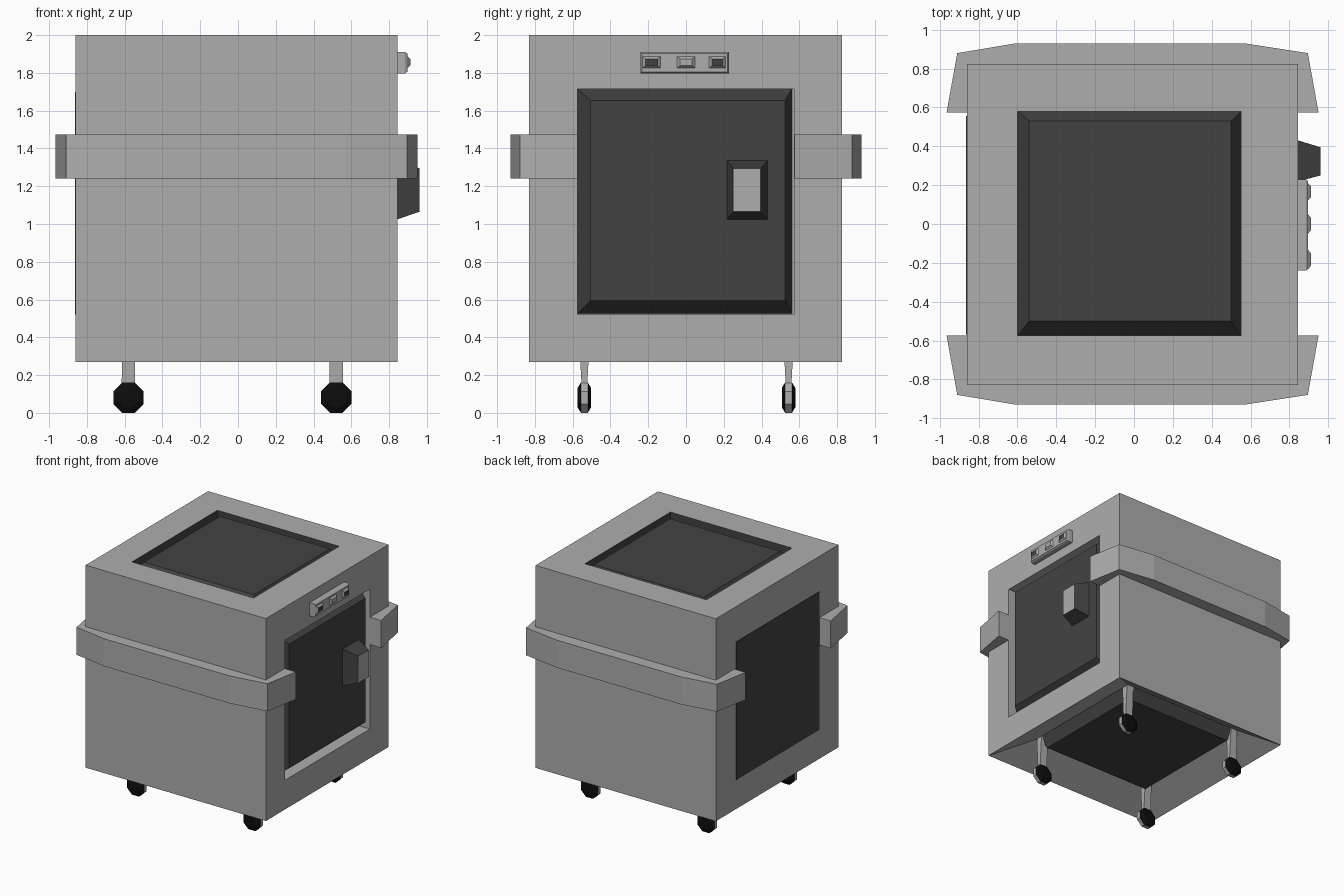
import bpy, bmesh, math

if "Cube" in bpy.data.objects:
    bpy.data.objects.remove(bpy.data.objects["Cube"])


def material(name, value):
    m = bpy.data.materials.new(name)
    m.diffuse_color = (value, value, value, 1)
    m.use_nodes = True
    m.node_tree.nodes["Principled BSDF"].inputs["Base Color"].default_value = m.diffuse_color
    return m


GREY = material("body_grey", 0.42)
DARK = material("panel_dark", 0.055)
BLACK = material("wheel_black", 0.004)


def finish(name, bm, *mats):
    bmesh.ops.recalc_face_normals(bm, faces=bm.faces)
    me = bpy.data.meshes.new(name)
    bm.to_mesh(me)
    bm.free()
    for m in mats:
        me.materials.append(m)
    ob = bpy.data.objects.new(name, me)
    bpy.context.collection.objects.link(ob)
    return ob


def rect(axis, level, r):
    """Four corners of rectangle r=(u0,u1,v0,v1) across the given axis."""
    pts = []
    for u, v in ((r[0], r[2]), (r[1], r[2]), (r[1], r[3]), (r[0], r[3])):
        p = [u, v]
        p.insert(axis, level)
        pts.append(p)
    return pts


def loft(name, axis, sections, mat, cap=None):
    """Skin a row of (level, rectangle) sections; cap recolours the last face."""
    bm = bmesh.new()
    rings = [[bm.verts.new(p) for p in rect(axis, l, r)] for l, r in sections]
    bm.faces.new(rings[0])
    for a, b in zip(rings, rings[1:]):
        for i in range(4):
            j = (i + 1) % 4
            bm.faces.new((a[i], a[j], b[j], b[i]))
    end = bm.faces.new(rings[-1])
    mats = [mat]
    if cap:
        end.material_index = 1
        mats.append(cap)
    return finish(name, bm, *mats)


# Body shell with recesses for the top, door and underside panels
LO, HI = (-0.86, -0.83, 0.27), (0.845, 0.825, 2.0)
TOP = (-0.60, 0.55, -0.575, 0.58)
DOOR = (-0.575, 0.573, 0.52, 1.715)

bm = bmesh.new()


def face_with_recess(axis, level, outer, hole, rim_level, floor_level, dark):
    rings = [[bm.verts.new(p) for p in rect(axis, l, r)]
             for l, r in ((level, outer), (rim_level, hole), (floor_level, hole))]
    for n, (a, b) in enumerate(zip(rings, rings[1:])):
        for i in range(4):
            j = (i + 1) % 4
            f = bm.faces.new((a[i], a[j], b[j], b[i]))
            f.material_index = int(dark and n == 1)
    bm.faces.new(rings[2]).material_index = int(dark)


xy = (LO[0], HI[0], LO[1], HI[1])
xz = (LO[0], HI[0], LO[2], HI[2])
yz = (LO[1], HI[1], LO[2], HI[2])
face_with_recess(2, HI[2], xy, TOP, HI[2], 1.89, True)
face_with_recess(2, LO[2], xy, TOP, 0.42, 0.46, True)
face_with_recess(0, HI[0], yz, DOOR, HI[0], 0.74, False)
for axis, level, r in ((0, LO[0], yz), (1, LO[1], xz), (1, HI[1], xz)):
    bm.faces.new([bm.verts.new(p) for p in rect(axis, level, r)])
bmesh.ops.remove_doubles(bm, verts=bm.verts, dist=0.0001)
finish("body", bm, GREY, DARK)

# Bevelled dark panels sitting in the recesses
INNER = (-0.54, 0.50, -0.50, 0.53)
loft("top_panel", 2, [(1.895, TOP), (1.985, INNER)], DARK)
loft("bottom_panel", 2, [(0.455, TOP), (0.325, INNER)], DARK)
loft("door", 0, [(0.745, (-0.575, 0.56, 0.525, 1.715)),
                 (0.838, (-0.505, 0.525, 0.595, 1.655))], DARK)
side = (-0.57, 0.555, 0.52, 1.70)
loft("left_panel", 0, [(-0.858, side), (-0.864, side)], DARK)

# Door handle: dark tapered block with a grey end
loft("door_handle", 0, [(0.83, (0.215, 0.435, 1.02, 1.34)),
                        (0.96, (0.25, 0.395, 1.065, 1.295))], DARK, GREY)

# Control strip with three buttons
strip = (-0.24, 0.228, 1.798, 1.91)
loft("control_strip", 0, [(0.84, strip), (0.885, strip),
                          (0.897, (-0.232, 0.22, 1.806, 1.902))], GREY)
for n, (y, w, cap) in enumerate(((-0.183, 0.052, DARK), (0.0, 0.052, None),
                                 (0.166, 0.047, DARK))):
    loft("control_button_%d" % (n + 1), 0,
         [(0.894, (y - w, y + w, 1.822, 1.89)),
          (0.912, (y - w * 0.6, y + w * 0.6, 1.838, 1.874))], GREY, cap)

# Wrap-around bumper bands, front and back
outline = [(-0.85, 0.575), (-0.965, 0.575), (-0.91, 0.88), (-0.61, 0.93),
           (0.57, 0.93), (0.895, 0.88), (0.95, 0.575), (0.835, 0.575),
           (0.835, 0.81), (-0.85, 0.81)]
for name, s in (("front_band", -1), ("back_band", 1)):
    bm = bmesh.new()
    f = bm.faces.new([bm.verts.new((x, s * y, 1.24)) for x, y in outline])
    ext = bmesh.ops.extrude_face_region(bm, geom=[f], use_keep_orig=True)
    for v in ext["geom"]:
        if isinstance(v, bmesh.types.BMVert):
            v.co.z = 1.475
    finish(name, bm, GREY)

# Casters: tapered leg and an octagonal wheel with grey tread
PROFILE = [(-0.036, 0.055), (-0.018, 0.087), (0.018, 0.087), (0.036, 0.055)]
for end, y in (("front", -0.538), ("back", 0.543)):
    for hand, x in (("left", -0.58), ("right", 0.52)):
        tag = end + "_" + hand
        loft(tag + "_leg", 2,
             [(0.13, (x - 0.036, x + 0.036, y - 0.014, y + 0.014)),
              (0.43, (x - 0.033, x + 0.033, y - 0.03, y + 0.03))], GREY)
        bm = bmesh.new()
        rings = []
        for dy, r in PROFILE:
            rings.append([bm.verts.new((
                x + r * math.cos(math.pi / 8 + k * math.pi / 4), y + dy,
                0.081 + r * math.sin(math.pi / 8 + k * math.pi / 4)))
                for k in range(8)])
        bm.faces.new(rings[0])
        bm.faces.new(rings[-1])
        for n, (a, b) in enumerate(zip(rings, rings[1:])):
            for k in range(8):
                j = (k + 1) % 8
                f = bm.faces.new((a[k], a[j], b[j], b[k]))
                f.material_index = int(n == 1)
        finish(tag + "_wheel", bm, BLACK, GREY)
